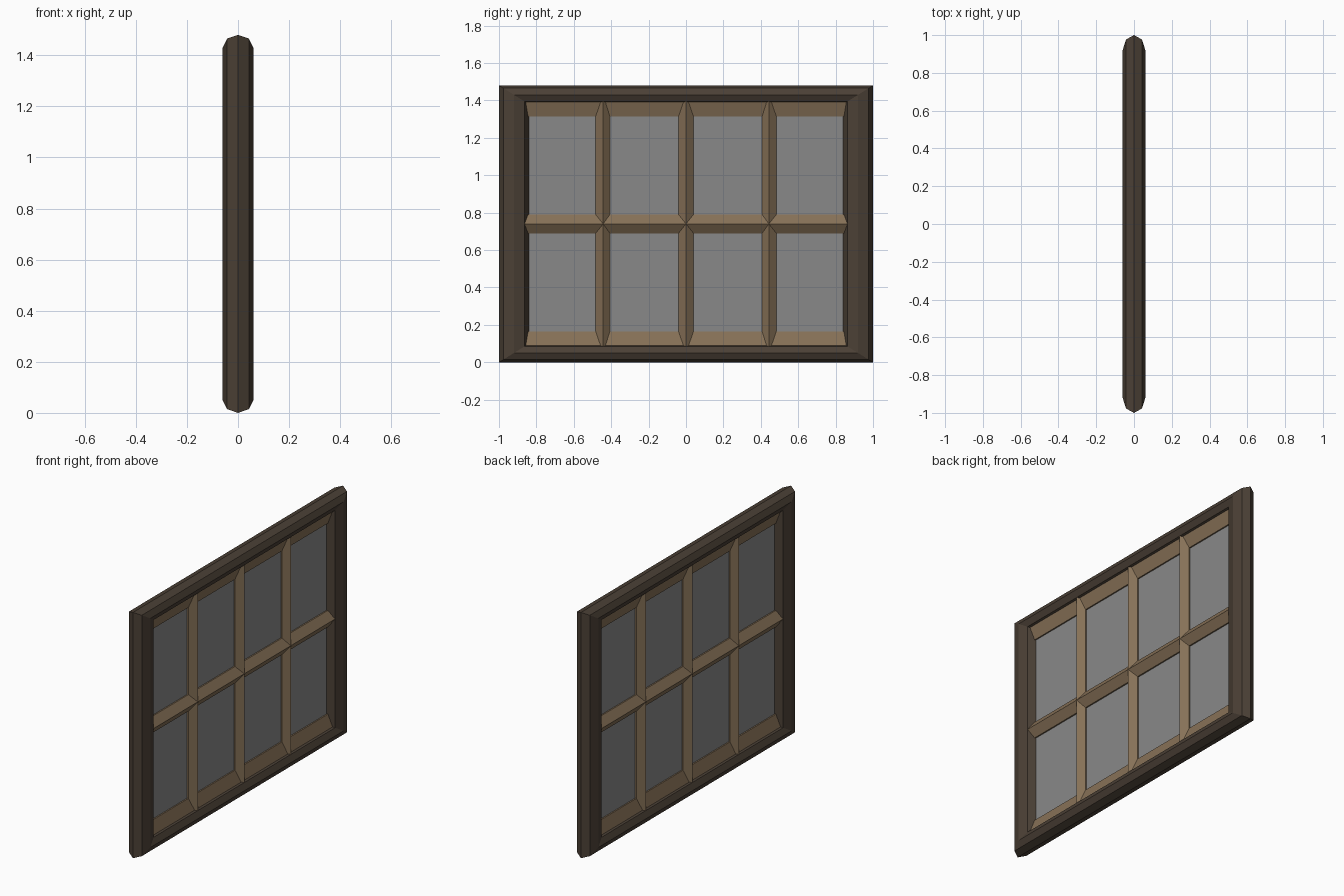
import bpy, bmesh, math

if "Cube" in bpy.data.objects:
    bpy.data.objects.remove(bpy.data.objects["Cube"])

MID_Z = 0.74


def material(name, color):
    m = bpy.data.materials.new(name)
    m.diffuse_color = color
    m.use_nodes = True
    m.node_tree.nodes["Principled BSDF"].inputs["Base Color"].default_value = m.diffuse_color
    return m


def finish(name, bm, mat):
    bmesh.ops.remove_doubles(bm, verts=bm.verts, dist=1e-5)
    bmesh.ops.recalc_face_normals(bm, faces=bm.faces)
    me = bpy.data.meshes.new(name)
    bm.to_mesh(me)
    bm.free()
    me.materials.append(mat)
    ob = bpy.data.objects.new(name, me)
    bpy.context.collection.objects.link(ob)
    return ob


def rect(bm, x, y0, y1, z0, z1):
    return [bm.verts.new((x, y, z)) for y, z in ((y0, z0), (y1, z0), (y1, z1), (y0, z1))]


def bridge(bm, a, b):
    for i in range(4):
        j = (i + 1) % 4
        bm.faces.new((a[i], a[j], b[j], b[i]))


dark_wood = material("dark_wood", (0.07, 0.051, 0.036, 1))
light_wood = material("light_wood", (0.24, 0.165, 0.095, 1))
glass = material("glass", (0.25, 0.25, 0.25, 0.6))

# Outer frame: octagonal section swept around a mitred rectangle
bm = bmesh.new()
rings = []
for k in range(8):
    a = k * math.pi / 4
    hy = 0.92 + 0.08 * math.cos(a)
    hz = 1.43 - MID_Z + 0.05 * math.cos(a)
    rings.append(rect(bm, 0.06 * math.sin(a), -hy, hy, MID_Z - hz, MID_Z + hz))
for k in range(8):
    bridge(bm, rings[k], rings[(k + 1) % 8])
finish("outer_frame", bm, dark_wood)

# Each cell: outer ridge limits and inner glass opening
cols = [((0, 0.443), (0.04, 0.407)), ((0.443, 0.91), (0.483, 0.85))]
cols += [((-o[1], -o[0]), (-i[1], -i[0])) for o, i in cols]
rows = [((0.05, MID_Z), (0.165, 0.69)), ((MID_Z, 1.43), (0.79, 1.315))]
cells = [(c, r) for c in cols for r in rows]

# Glazing bars: slopes from the ridge down to the glass, on both sides
for side, s in (("right", 1), ("left", -1)):
    bm = bmesh.new()
    for (yo, yi), (zo, zi) in cells:
        ridge = rect(bm, s * 0.042, *yo, *zo)
        lip = rect(bm, s * 0.008, *yi, *zi)
        seat = rect(bm, 0, *yi, *zi)
        bridge(bm, ridge, lip)
        bridge(bm, lip, seat)
    finish("glazing_bars_" + side, bm, light_wood)

# Glass panes
bm = bmesh.new()
for (yo, yi), (zo, zi) in cells:
    bm.faces.new(rect(bm, 0, *yi, *zi))
finish("glass_panes", bm, glass)
